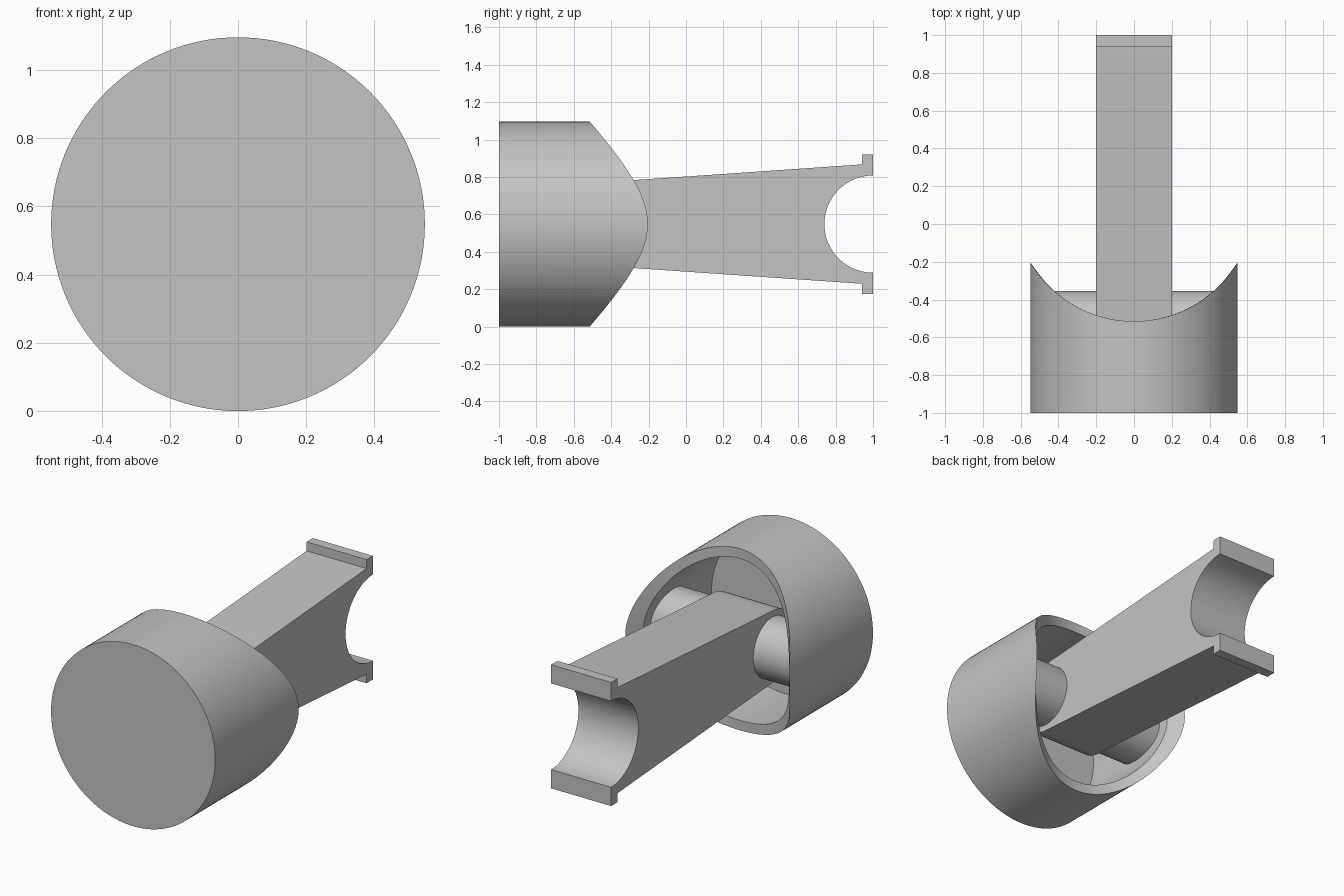
import bpy, bmesh, math

cube = bpy.data.objects.get("Cube")
if cube:
    bpy.data.objects.remove(cube, do_unlink=True)

AXIS_Z = 0.548      # height of the common centre line
BORE_R = 0.548      # outer radius of the piston
WALL = 0.06
PIN_Y, PIN_R = -0.535, 0.18
ROD_HALF = 0.2

metal = bpy.data.materials.new("plain grey")
metal.use_nodes = True
grey = (0.55, 0.55, 0.55, 1)
metal.diffuse_color = grey
metal.node_tree.nodes["Principled BSDF"].inputs["Base Color"].default_value = grey


def finish(name, bm):
    """Turn a bmesh into a smooth-shaded object with sharp edges kept."""
    bmesh.ops.recalc_face_normals(bm, faces=bm.faces)
    mesh = bpy.data.meshes.new(name)
    bm.to_mesh(mesh)
    bm.free()
    mesh.materials.append(metal)
    obj = bpy.data.objects.new(name, mesh)
    bpy.context.collection.objects.link(obj)
    bpy.ops.object.select_all(action='DESELECT')
    obj.select_set(True)
    bpy.context.view_layer.objects.active = obj
    bpy.ops.object.shade_smooth_by_angle(angle=math.radians(30))
    return obj


def loft(name, rings):
    """Bridge successive closed rings and cap both ends."""
    bm = bmesh.new()
    loops = [[bm.verts.new(p) for p in ring] for ring in rings]
    n = len(loops[0])
    for a, b in zip(loops, loops[1:]):
        for i in range(n):
            j = (i + 1) % n
            bm.faces.new((a[i], a[j], b[j], b[i]))
    bm.faces.new(loops[0])
    bm.faces.new(loops[-1])
    return finish(name, bm)


def arc(cy, r, start, end, steps):
    """Points (y, z) on an arc around the centre line height, in degrees."""
    angles = [math.radians(start + (end - start) * i / steps) for i in range(steps + 1)]
    return [(cy + r * math.cos(a), AXIS_Z + r * math.sin(a)) for a in angles]


# Piston: hollow cup whose skirt is scooped by a large vertical cylinder
def skirt(x):
    return 0.123 - math.sqrt(0.638 ** 2 - x * x)


def ring(r, depth):
    return [(x, depth(x), z) for x, z in arc(0, r, 0, 360, 128)[:-1]]


inner = BORE_R - WALL
loft("piston", [
    ring(BORE_R, lambda x: -1),
    ring(BORE_R, skirt),
    ring(inner, skirt),
    ring(inner, lambda x: -1 + WALL),
])

# Wrist pin: ends buried in the piston wall
pin = arc(PIN_Y, PIN_R, 0, 360, 64)[:-1]
loft("wrist_pin", [[(x, y, z) for y, z in pin] for x in (-0.5, 0.5)])

# Connecting rod: rounded small end, tapered beam, flanged half-bearing end
flange = [(0.94, 0.319), (0.94, 0.373), (1, 0.373)]
profile = [(y, AXIS_Z + h) for y, h in reversed(flange)]
profile += arc(PIN_Y, 0.217, 94, 266, 40)
profile += [(y, AXIS_Z - h) for y, h in flange]
profile += arc(1, 0.26, 270, 90, 48)
loft("connecting_rod", [[(x, y, z) for y, z in profile] for x in (-ROD_HALF, ROD_HALF)])
